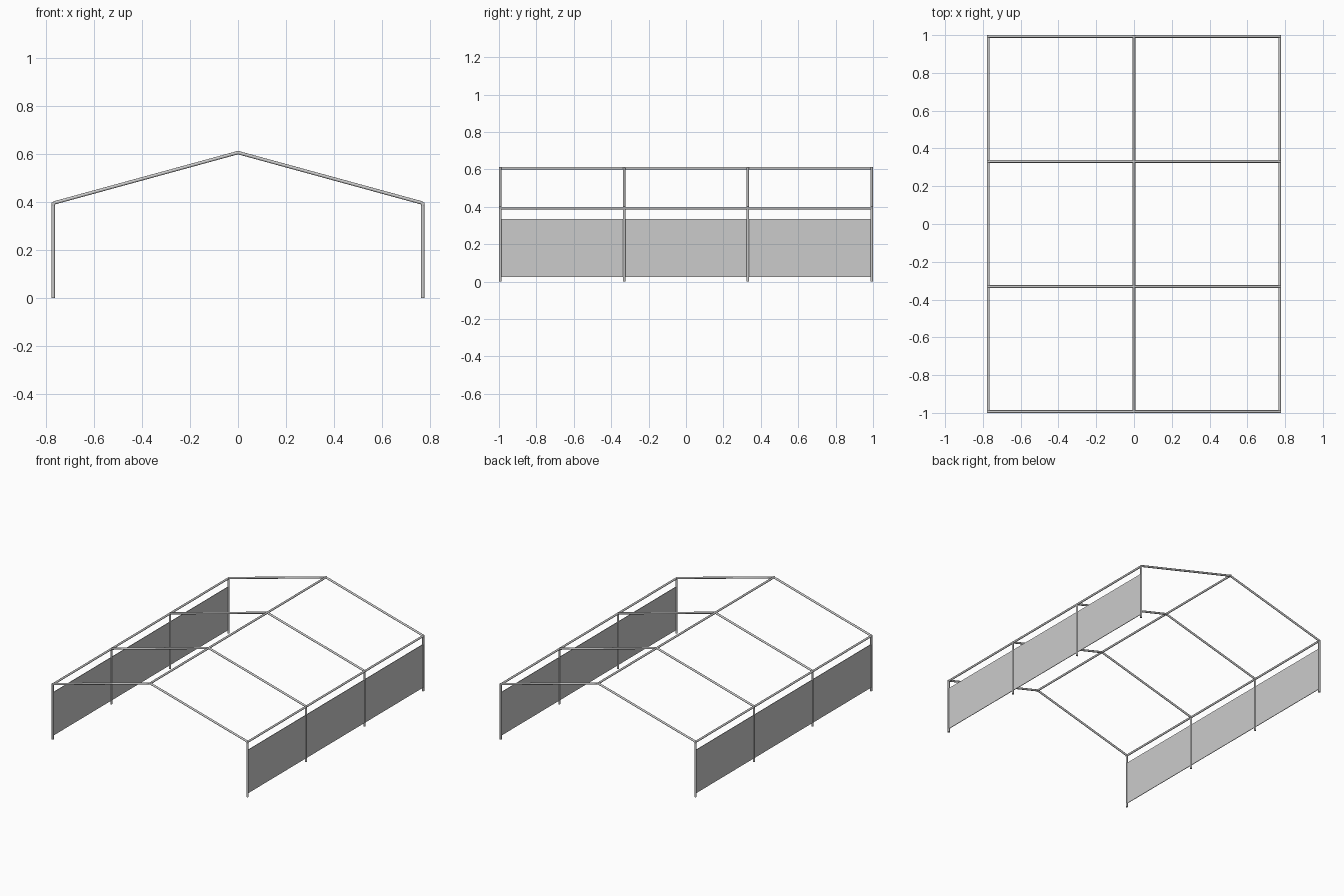
import bpy
from mathutils import Vector

if "Cube" in bpy.data.objects:
    bpy.data.objects.remove(bpy.data.objects["Cube"])

R = 0.007          # tube radius
X = 0.771          # leg centre line
EAVE, RIDGE = 0.393, 0.606
YS = [-0.993, -0.331, 0.331, 0.993]


def tube(name, a, b):
    """Round tube running from point a to point b."""
    a, b = Vector(a), Vector(b)
    d = b - a
    bpy.ops.mesh.primitive_cylinder_add(vertices=16, radius=R, depth=d.length,
                                        location=(a + b) / 2)
    ob = bpy.context.object
    ob.name = name
    ob.rotation_euler = d.to_track_quat('Z', 'Y').to_euler()
    bpy.ops.object.shade_smooth_by_angle()
    return ob


# Four portal frames: two legs and two rafters each
for i, y in enumerate(YS):
    for side, s in (("left", -1), ("right", 1)):
        tube(f"{side}_leg_{i + 1}", (s * X, y, 0), (s * X, y, EAVE + 0.005))
        tube(f"{side}_rafter_{i + 1}", (s * X, y, EAVE + 0.002), (0, y, RIDGE))

# Lengthwise rails at the ridge and eaves
tube("ridge_rail", (0, -1, RIDGE), (0, 1, RIDGE))
for side, s in (("left", -1), ("right", 1)):
    tube(f"{side}_eave_rail", (s * X, -1, EAVE), (s * X, 1, EAVE))

    # Thin side wall sheet between the legs
    bpy.ops.mesh.primitive_cube_add(size=1, location=(s * X, 0, 0.18))
    wall = bpy.context.object
    wall.name = f"{side}_side_wall"
    wall.scale = (0.004, 1.99, 0.31)
